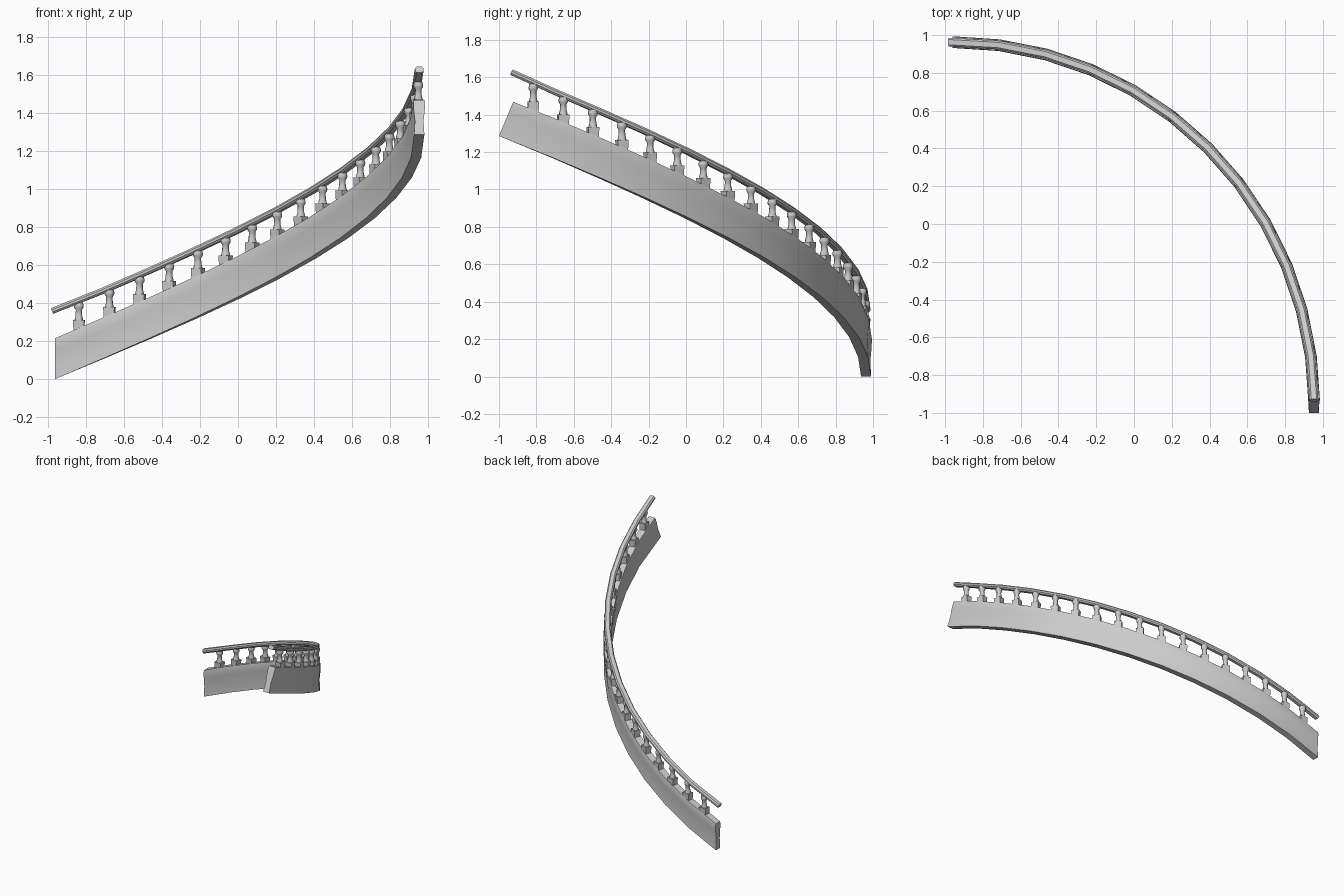
import bpy, bmesh, math
from mathutils import Vector

if "Cube" in bpy.data.objects:
    bpy.data.objects.remove(bpy.data.objects["Cube"])

CX, CY, R = -0.962, -0.952, 1.915      # plan arc centre and radius
RISE = 1.27                            # climb over the quarter turn
PITCH = math.atan(RISE / (R * math.pi / 2))


def frame(t):
    """Point, outward radial and forward tangent at turn fraction t."""
    a = t * math.pi / 2
    rad = Vector((math.sin(a), math.cos(a), 0))
    tan = Vector((math.cos(a), -math.sin(a), 0))
    return Vector((CX, CY, t * RISE)) + rad * R, rad, tan


def finish(name, bm, angle=35):
    bmesh.ops.recalc_face_normals(bm, faces=bm.faces)
    me = bpy.data.meshes.new(name)
    bm.to_mesh(me)
    bm.free()
    ob = bpy.data.objects.new(name, me)
    bpy.context.collection.objects.link(ob)
    bpy.ops.object.select_all(action='DESELECT')
    ob.select_set(True)
    bpy.context.view_layer.objects.active = ob
    bpy.ops.object.shade_smooth_by_angle(angle=math.radians(angle))
    return ob


def skin(bm, rings):
    """Bridge closed rings of points and cap both ends."""
    vr = [[bm.verts.new(p) for p in r] for r in rings]
    n = len(vr[0])
    for a, b in zip(vr, vr[1:]):
        for i in range(n):
            j = (i + 1) % n
            bm.faces.new((a[i], a[j], b[j], b[i]))
    bm.faces.new(vr[0])
    bm.faces.new(vr[-1])


def sweep(name, half, zc, stops):
    """half: right-hand profile (width, height about centre);
    stops: (turn fraction, section tilt, forward shift)."""
    prof = half + [(-w, h) for w, h in reversed(half)]
    rings = []
    for t, tilt, shift in stops:
        p, rad, tan = frame(t)
        p = p + Vector((0, 0, zc)) + tan * shift
        up = Vector((0, 0, 1 / math.cos(PITCH)))
        if tilt:
            up = Vector((0, 0, math.cos(PITCH))) - tan * math.sin(PITCH)
        rings.append([p + rad * w + up * h for w, h in prof])
    bm = bmesh.new()
    skin(bm, rings)
    return finish(name, bm)


SEG = 12
# curved stringer wall: plumb cut at the foot, square cut at the top
wall = [(0.027, -0.099), (0.0225, -0.022), (0.029, 0.038), (0.031, 0.085), (0.027, 0.099)]
# plumb sections and the square end tilt the bottom forward
stops = [(i / SEG, False, 0) for i in range(SEG)] + [(1, True, 0.01)]
sweep("stringer_wall", wall, 0.1075, stops)

# handrail, square cut at both ends
rail = [(0.014, -0.016), (0.023, -0.006), (0.023, 0.006), (0.014, 0.016)]
stops = [(0, True, -0.016)] + [(i / SEG, True, 0) for i in range(1, SEG)] + [(1, True, -0.018)]
sweep("handrail", rail, 0.358, stops)

# balusters: square plinth plus turned shaft
COUNT = 18
shaft = [(0.024, 0.255), (0.023, 0.263), (0.0185, 0.280), (0.017, 0.310),
         (0.026, 0.324), (0.027, 0.333), (0.022, 0.350)]
bm = bmesh.new()
for k in range(COUNT):
    t = (3.75 + k * (82.2 / (COUNT - 1))) / 90
    p, rad, tan = frame(t)

    def at(u, v, z):
        return p + tan * u + rad * v + Vector((0, 0, z))

    # plinth, slightly tapered
    skin(bm, [[at(sx * a, sy * b, z) for sx, sy in ((-1, -1), (1, -1), (1, 1), (-1, 1))]
              for a, b, z in ((0.027, 0.022, 0.195), (0.030, 0.025, 0.257))])
    # turned shaft with flared cap
    skin(bm, [[at(r * math.cos(math.pi * (i + .5) / 4), r * math.sin(math.pi * (i + .5) / 4), z)
               for i in range(8)] for r, z in shaft])
finish("balusters", bm, 50)
